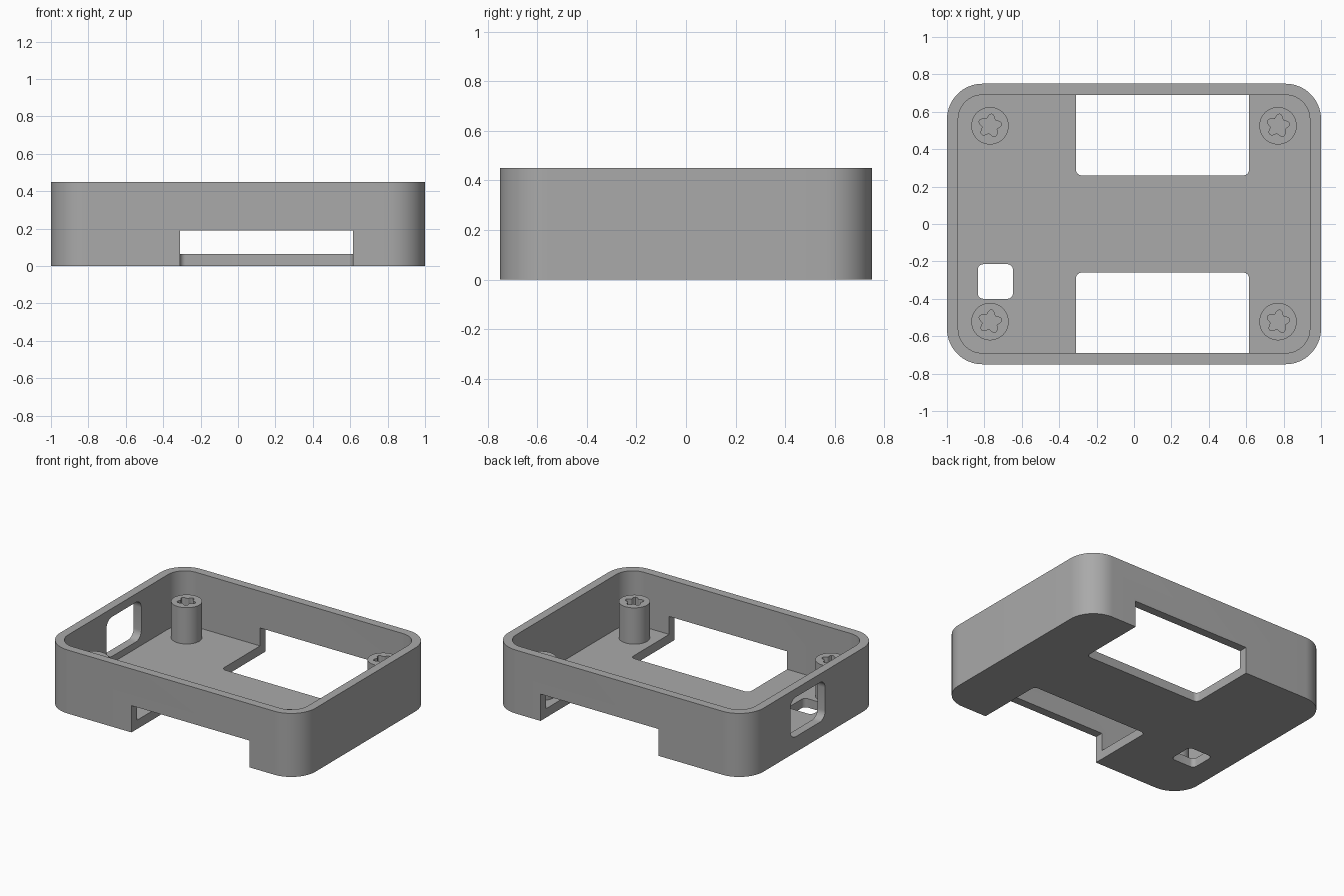
import bpy, bmesh, math
from mathutils import Matrix

if "Cube" in bpy.data.objects:
    bpy.data.objects.remove(bpy.data.objects["Cube"])

grey = bpy.data.materials.new("grey plastic")
grey.diffuse_color = (0.40, 0.40, 0.40, 1)
grey.use_nodes = True
grey.node_tree.nodes["Principled BSDF"].inputs["Base Color"].default_value = grey.diffuse_color

FLOOR = 0.063
WALL = 0.06


def rounded_rect(x0, x1, y0, y1, r, n=8):
    """Outline of a rectangle with rounded corners, counter-clockwise."""
    corners = [(x1 - r, y1 - r), (x0 + r, y1 - r), (x0 + r, y0 + r), (x1 - r, y0 + r)]
    return [(cx + r * math.cos((k + i / n) * math.pi / 2),
             cy + r * math.sin((k + i / n) * math.pi / 2))
            for k, (cx, cy) in enumerate(corners) for i in range(n + 1)]


def prism(name, outline, z0, z1, matrix=None):
    """Extrude an outline from z0 to z1."""
    bm = bmesh.new()
    face = bm.faces.new([bm.verts.new((x, y, z0)) for x, y in outline])
    top = bmesh.ops.extrude_face_region(bm, geom=[face])["geom"]
    bmesh.ops.translate(bm, vec=(0, 0, z1 - z0),
                        verts=[v for v in top if isinstance(v, bmesh.types.BMVert)])
    if matrix:
        bm.transform(matrix)
    bmesh.ops.recalc_face_normals(bm, faces=bm.faces)
    mesh = bpy.data.meshes.new(name)
    bm.to_mesh(mesh)
    bm.free()
    mesh.materials.append(grey)
    obj = bpy.data.objects.new(name, mesh)
    bpy.context.collection.objects.link(obj)
    return obj


def select(obj):
    bpy.ops.object.select_all(action='DESELECT')
    obj.select_set(True)
    bpy.context.view_layer.objects.active = obj


def cut(obj, cutter):
    mod = obj.modifiers.new("cut", 'BOOLEAN')
    mod.operation = 'DIFFERENCE'
    mod.solver = 'EXACT'
    mod.object = cutter
    select(obj)
    bpy.ops.object.modifier_apply(modifier=mod.name)
    bpy.data.objects.remove(cutter)


def smooth(obj):
    select(obj)
    bpy.ops.object.shade_smooth_by_angle(angle=math.radians(30))


# Open tray with rounded corners
tray = prism("case_tray", rounded_rect(-1, 1, -0.75, 0.75, 0.19, 16), 0, 0.45)
cut(tray, prism("cavity", rounded_rect(-1 + WALL, 1 - WALL, -0.75 + WALL, 0.75 - WALL, 0.13, 16),
                FLOOR, 0.6))

# Large openings through the floor and the front and back walls
for y0, y1 in ((0.26, 0.9), (-0.9, -0.26)):
    cut(tray, prism("slot", rounded_rect(-0.31, 0.615, y0, y1, 0.03), -0.1, 0.19))

# Small square hole in the floor
cut(tray, prism("floor_hole", rounded_rect(-0.835, -0.647, -0.40, -0.215, 0.03), -0.1, 0.1))

# Rounded window in the left wall: outline (y, z) extruded along x
to_side = Matrix(((0, 0, 1, 0), (1, 0, 0, 0), (0, 1, 0, 0), (0, 0, 0, 1)))
cut(tray, prism("side_window", rounded_rect(-0.13, 0.26, 0.11, 0.39, 0.06), -1.1, -0.9, to_side))
smooth(tray)

# Screw posts with five-lobed holes
for sx, x in (("left", -0.77), ("right", 0.77)):
    for sy, y in (("front", -0.522), ("back", 0.525)):
        angles = [math.tau * i / 48 for i in range(48)]
        post = prism(f"screw_post_{sy}_{sx}",
                     [(x + 0.1 * math.cos(a), y + 0.1 * math.sin(a)) for a in angles],
                     FLOOR - 0.01, 0.32)
        star = []
        for i in range(60):
            a = math.tau * i / 60
            r = 0.052 + 0.011 * math.cos(5 * (a - math.radians(10)))
            star.append((x + r * math.cos(a), y + r * math.sin(a)))
        cut(post, prism("lobed_hole", star, FLOOR + 0.005, 0.5))
        smooth(post)
